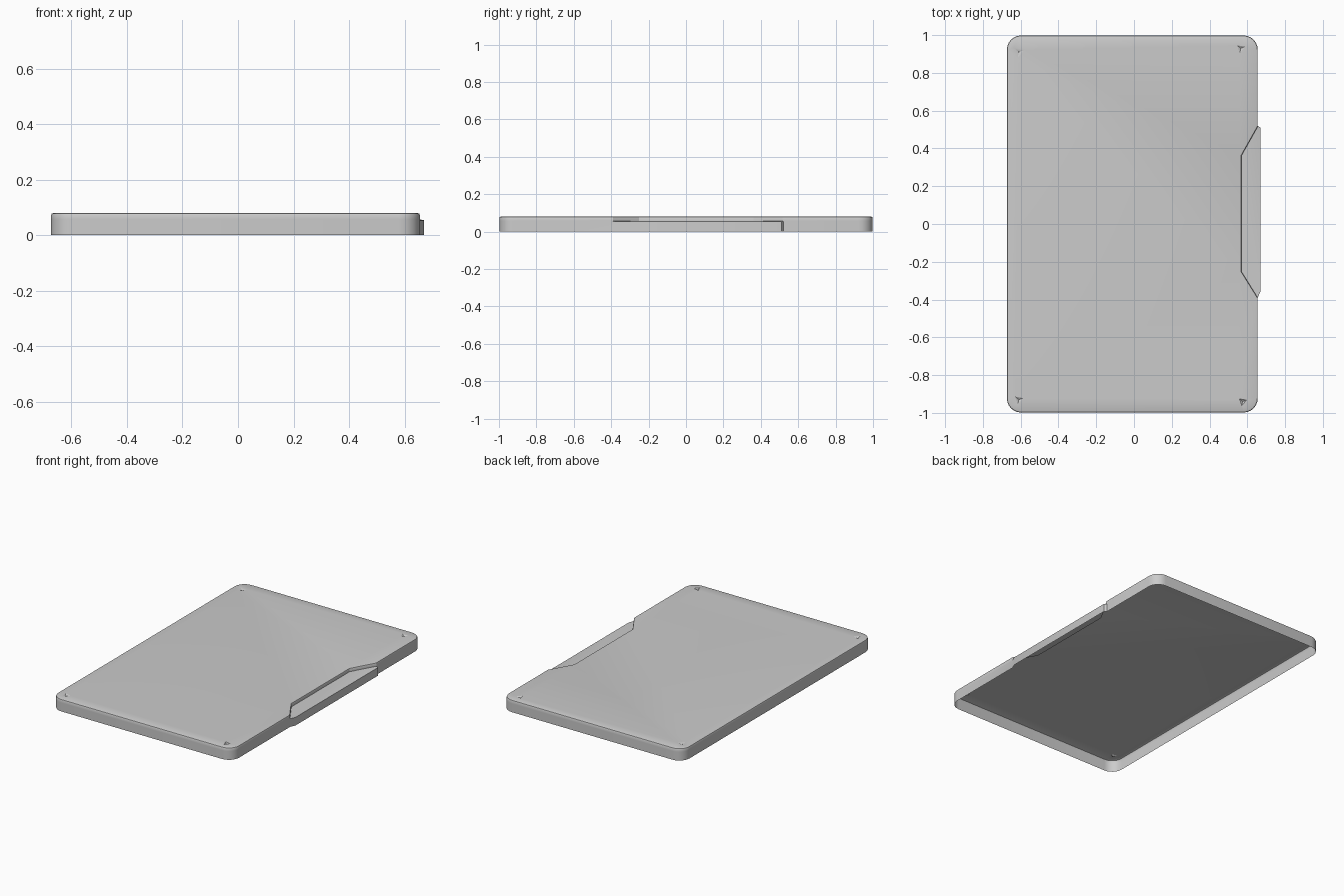
import bpy, bmesh, math
from mathutils import Vector

if "Cube" in bpy.data.objects:
    bpy.data.objects.remove(bpy.data.objects["Cube"])

X0, X1, Y = -0.673, 0.655, 0.998
R, SEG, TOP, BEV = 0.075, 6, 0.08, 0.008


def outline(side_points):
    """Counter-clockwise rounded rectangle with extra points on the right edge."""
    def arc(cx, cy, start):
        return [(cx + R * math.cos(math.radians(start + 90 * i / SEG)),
                 cy + R * math.sin(math.radians(start + 90 * i / SEG))) for i in range(SEG + 1)]
    return (arc(X1 - R, -Y + R, 270) + side_points + arc(X1 - R, Y - R, 0)
            + arc(X0 + R, Y - R, 90) + arc(X0 + R, -Y + R, 180))


def inset(pts, d):
    """Mitred inward offset of a closed outline."""
    out = []
    for i, p in enumerate(pts):
        p = Vector(p)
        a = (p - Vector(pts[i - 1])).normalized()
        b = (Vector(pts[(i + 1) % len(pts)]) - p).normalized()
        n1, n2 = Vector((-a.y, a.x)), Vector((-b.y, b.x))
        out.append(p + (n1 + n2) * d / (1 + n1.dot(n2)))
    return out


tab = outline([(X1, -0.39), (0.67, -0.355), (0.67, 0.51), (X1, 0.52)])
notch = outline([(X1, -0.39), (0.568, -0.25), (0.568, 0.36), (X1, 0.515)])

bm = bmesh.new()

# Side walls, thumb tab, recess floor and softened top edge, open underneath
levels = [(tab, 0), (tab, 0.054), (notch, 0.057), (notch, TOP - BEV),
          (inset(notch, BEV * 0.3), TOP - BEV * 0.3), (inset(notch, BEV), TOP)]
rings = [[bm.verts.new((p[0], p[1], z)) for p in pts] for pts, z in levels]
for lo, hi in zip(rings, rings[1:]):
    for i in range(len(lo)):
        j = (i + 1) % len(lo)
        bm.faces.new((lo[i], lo[j], hi[j], hi[i]))

# Top skin with a small triangular dimple near each corner
last = rings[-1]
edges = [bm.edges.get((last[i - 1], last[i])) for i in range(len(last))]
dimples = []
for cx, cy, s in ((-0.61, 0.91, 0.035), (0.565, 0.93, 0.025),
                  (-0.61, -0.93, 0.025), (0.575, -0.94, 0.022)):
    tri = [bm.verts.new((cx + s * math.cos(a), cy + s * math.sin(a), TOP))
           for a in (math.radians(20 + 120 * k) for k in range(3))]
    edges += [bm.edges.new((tri[k - 1], tri[k])) for k in range(3)]
    dimples.append((tri, (cx, cy, TOP - 0.008)))
bmesh.ops.triangle_fill(bm, edges=edges, use_beauty=True, use_dissolve=False, normal=(0, 0, 1))
for tri, tip in dimples:
    for f in [f for f in bm.faces if all(v in tri for v in f.verts)]:
        bm.faces.remove(f)
    apex = bm.verts.new(tip)
    for k in range(3):
        bm.faces.new((tri[k - 1], tri[k], apex))

bmesh.ops.recalc_face_normals(bm, faces=bm.faces)
if sum(f.normal.z * f.calc_area() for f in bm.faces) < 0:
    bmesh.ops.reverse_faces(bm, faces=bm.faces)

mesh = bpy.data.meshes.new("cover_shell")
bm.to_mesh(mesh)
bm.free()
cover = bpy.data.objects.new("cover_shell", mesh)
bpy.context.collection.objects.link(cover)
bpy.context.view_layer.objects.active = cover
cover.select_set(True)
bpy.ops.object.shade_smooth_by_angle(angle=math.radians(25))
